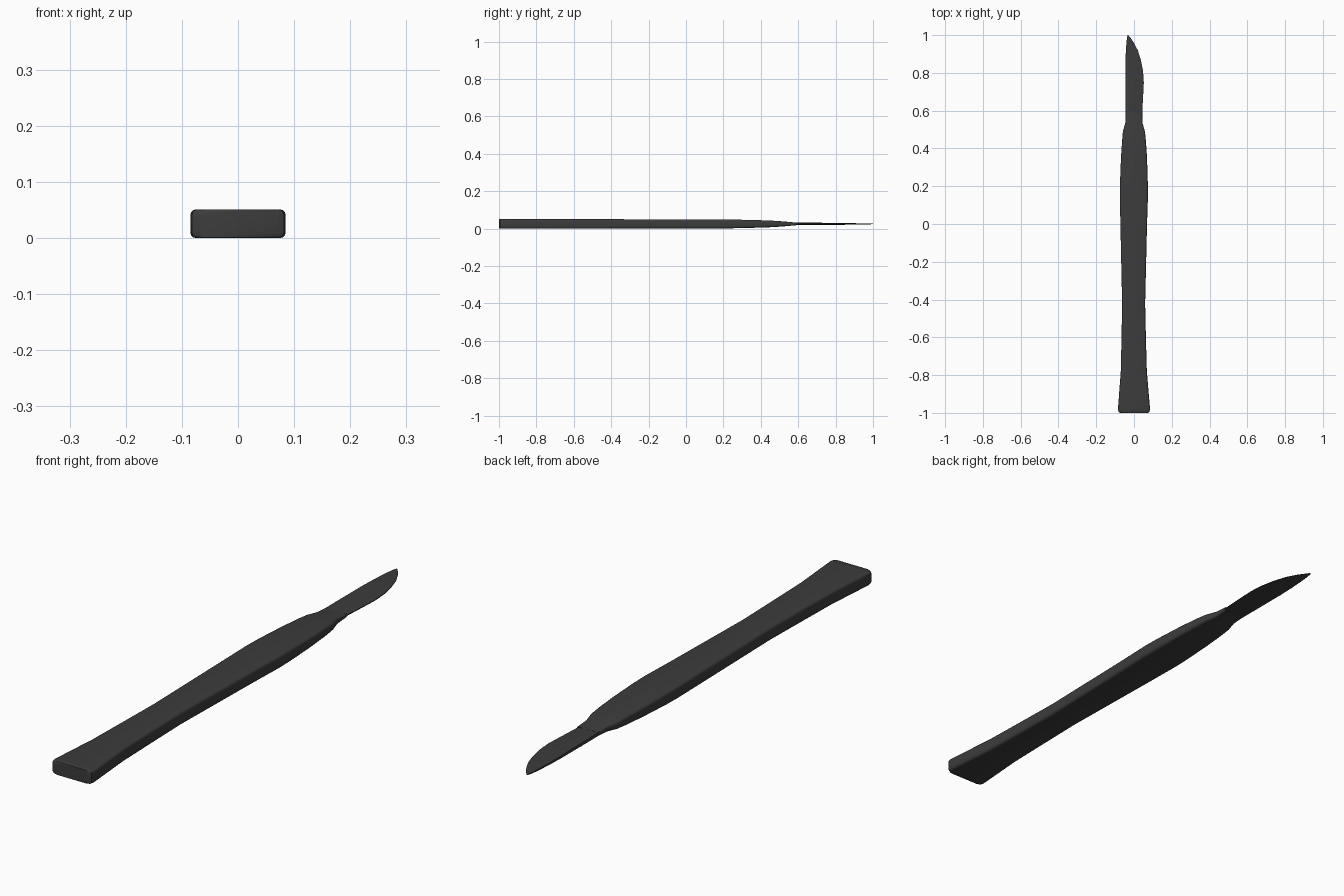
import bpy, bmesh, math

if "Cube" in bpy.data.objects:
    bpy.data.objects.remove(bpy.data.objects["Cube"])

MID_Z = 0.0255
dark = bpy.data.materials.new("dark_metal")
dark.diffuse_color = (0.045, 0.045, 0.045, 1)
dark.use_nodes = True
dark.node_tree.nodes["Principled BSDF"].inputs["Base Color"].default_value = dark.diffuse_color


def rounded_section(xl, xr, h, r):
    """Rectangle in x-z with rounded corners."""
    r = min(r, h * 0.6)
    pts = []
    for cx, cz, start in ((xr - r, h - r, 0), (xl + r, h - r, 90),
                          (xl + r, r - h, 180), (xr - r, r - h, 270)):
        for k in range(4):
            a = math.radians(start + 30 * k)
            pts.append((cx + r * math.cos(a), cz + r * math.sin(a)))
    return pts


def blade_section(xl, xr, h, _):
    """Flat spine on the left, ground to a thin edge on the right."""
    w = xr - xl
    g = xr - 0.25 * w
    e = h * 0.25
    return [(xr, e), (g, h), (xl, h * 0.9), (xl, -h * 0.9), (g, -h), (xr, -e)]


def loft(name, stations, section):
    bm = bmesh.new()
    rings = []
    for y, xl, xr, h in stations:
        rings.append([bm.verts.new((x, y, MID_Z + z))
                      for x, z in section(xl, xr, h, 0.010)])
    n = len(rings[0])
    for a, b in zip(rings, rings[1:]):
        for i in range(n):
            j = (i + 1) % n
            bm.faces.new((a[i], a[j], b[j], b[i]))
    bm.faces.new(rings[0])
    bm.faces.new(rings[-1])
    bmesh.ops.recalc_face_normals(bm, faces=bm.faces)
    me = bpy.data.meshes.new(name)
    bm.to_mesh(me)
    bm.free()
    ob = bpy.data.objects.new(name, me)
    bpy.context.collection.objects.link(ob)
    me.materials.append(dark)
    bpy.context.view_layer.objects.active = ob
    ob.select_set(True)
    bpy.ops.object.shade_smooth_by_angle(angle=math.radians(35))
    ob.select_set(False)


# Handle: y, left x, right x, half thickness
loft("handle", [
    (-1.00, -0.072, 0.072, 0.0250),
    (-0.995, -0.082, 0.082, 0.0255),
    (-0.98, -0.085, 0.085, 0.0255),
    (-0.78, -0.070, 0.068, 0.0255),
    (-0.60, -0.066, 0.063, 0.0255),
    (-0.42, -0.063, 0.059, 0.0250),
    (0.00, -0.072, 0.069, 0.0245),
    (0.15, -0.075, 0.074, 0.0245),
    (0.22, -0.074, 0.073, 0.0240),
    (0.35, -0.069, 0.069, 0.0210),
    (0.44, -0.063, 0.063, 0.0185),
    (0.49, -0.059, 0.058, 0.0155),
    (0.51, -0.053, 0.052, 0.0140),
    (0.535, -0.046, 0.045, 0.0120),
    (0.59, -0.045, 0.044, 0.0070)], rounded_section)

# Blade with straight spine and curved cutting edge
loft("blade", [
    (0.50, -0.045, 0.043, 0.0075),
    (0.60, -0.044, 0.044, 0.0070),
    (0.69, -0.045, 0.049, 0.0065),
    (0.75, -0.045, 0.052, 0.0060),
    (0.81, -0.046, 0.048, 0.0052),
    (0.87, -0.045, 0.036, 0.0042),
    (0.92, -0.043, 0.020, 0.0033),
    (0.96, -0.040, -0.001, 0.0026),
    (0.985, -0.037, -0.018, 0.0020),
    (1.00, -0.034, -0.031, 0.0015)], blade_section)
